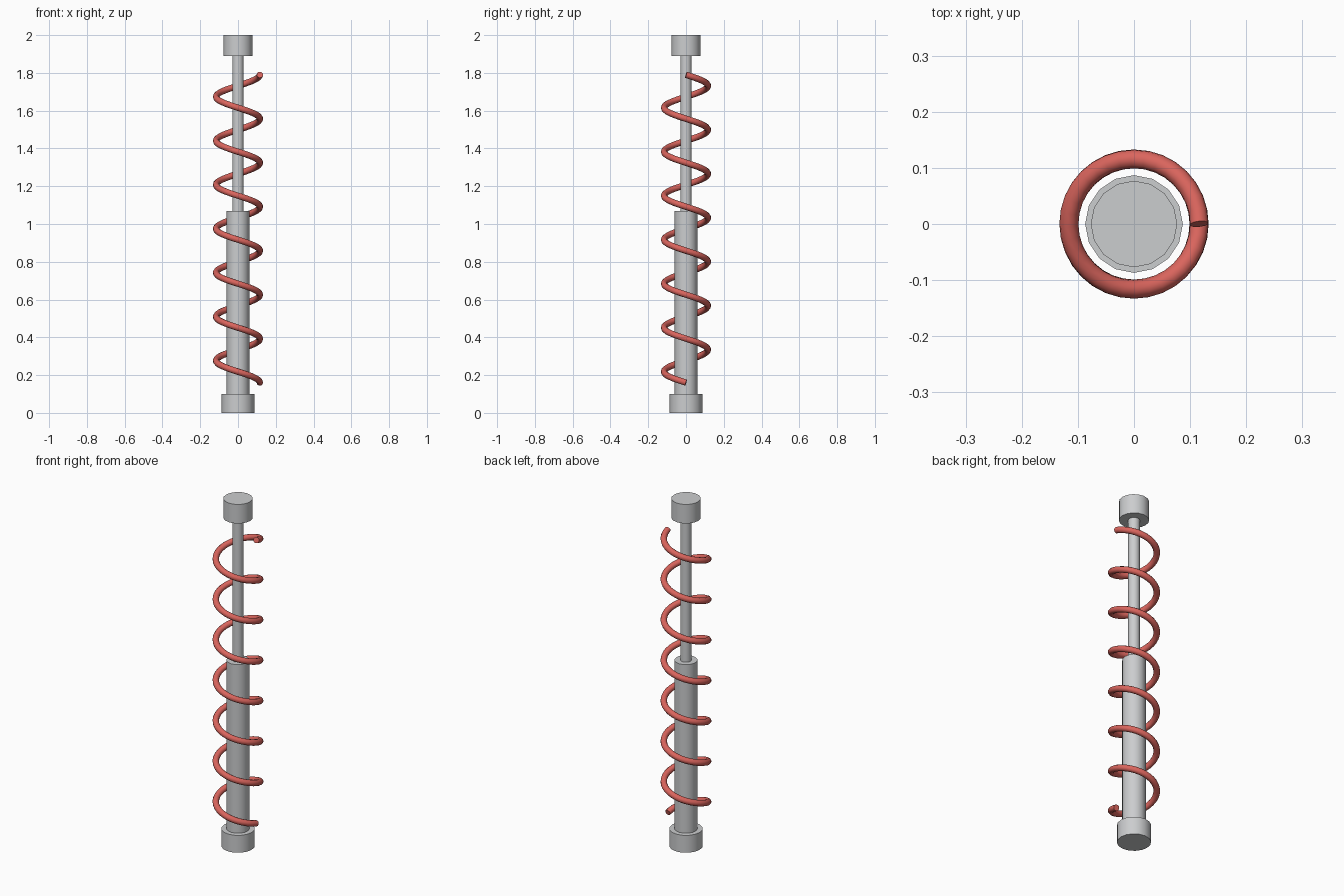
import bpy, math

if "Cube" in bpy.data.objects:
    bpy.data.objects.remove(bpy.data.objects["Cube"])


def material(name, rgb):
    m = bpy.data.materials.new(name)
    m.diffuse_color = (*rgb, 1)
    m.use_nodes = True
    m.node_tree.nodes["Principled BSDF"].inputs["Base Color"].default_value = m.diffuse_color
    return m


grey = material("steel grey", (0.60, 0.61, 0.62))
red = material("spring red", (0.70, 0.13, 0.11))


def smooth(obj):
    bpy.ops.object.select_all(action='DESELECT')
    obj.select_set(True)
    bpy.context.view_layer.objects.active = obj
    bpy.ops.object.shade_smooth_by_angle(angle=math.radians(40))


def cylinder(name, radius, z0, z1, sides=16):
    bpy.ops.mesh.primitive_cylinder_add(vertices=sides, radius=radius, depth=z1 - z0,
                                        location=(0, 0, (z0 + z1) / 2))
    obj = bpy.context.object
    obj.name = name
    obj.data.materials.append(grey)
    smooth(obj)


# Damper: mounts, body and sliding rod
cylinder("bottom_mount", 0.087, 0.0, 0.10)
cylinder("damper_body", 0.06, 0.05, 1.07)
cylinder("piston_rod", 0.03, 1.0, 1.92)
cylinder("top_mount", 0.077, 1.89, 2.0)

# Coil spring: seven clockwise turns swept with a round wire
TURNS, STEPS, COIL_R, WIRE_R, Z0, Z1 = 7, 32, 0.116, 0.017, 0.16, 1.79
curve = bpy.data.curves.new("coil_spring", 'CURVE')
curve.dimensions = '3D'
curve.bevel_depth = WIRE_R
curve.bevel_resolution = 3
curve.use_fill_caps = True
spline = curve.splines.new('POLY')
count = TURNS * STEPS
spline.points.add(count)
for i, p in enumerate(spline.points):
    a = -2 * math.pi * i / STEPS
    p.co = (COIL_R * math.cos(a), COIL_R * math.sin(a), Z0 + (Z1 - Z0) * i / count, 1)
spring = bpy.data.objects.new("coil_spring", curve)
bpy.context.collection.objects.link(spring)
curve.materials.append(red)
bpy.ops.object.select_all(action='DESELECT')
spring.select_set(True)
bpy.context.view_layer.objects.active = spring
bpy.ops.object.convert(target='MESH')
smooth(bpy.context.object)
